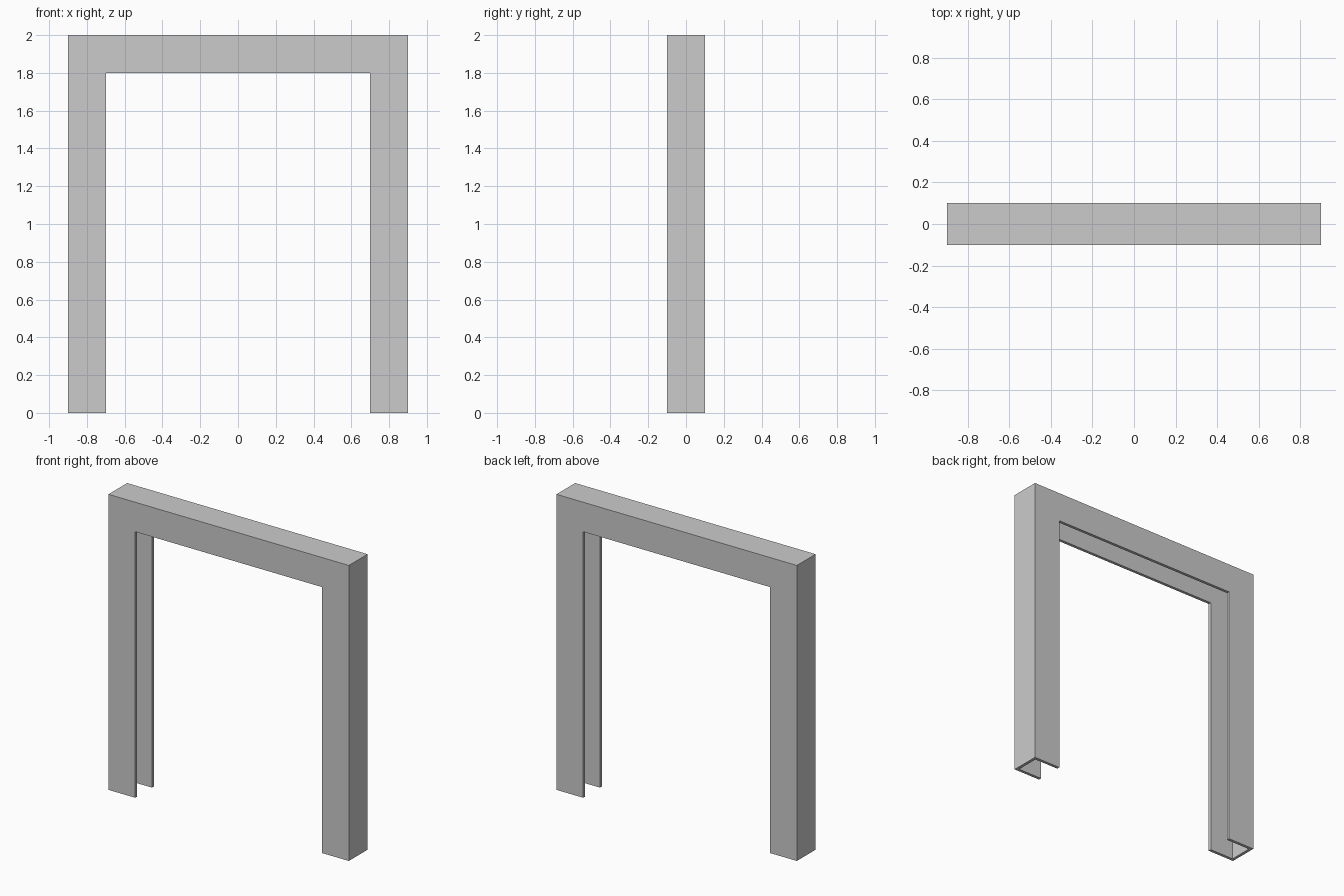
import bpy, bmesh

if "Cube" in bpy.data.objects:
    bpy.data.objects.remove(bpy.data.objects["Cube"])

W, H = 0.9, 2.0      # half width and height of the frame
D, Y, T = 0.2, 0.1, 0.02   # flange depth, half thickness, sheet thickness

# U-channel section: (inward depth from the outer face, y)
section = [(0, -Y), (D, -Y), (D, -Y + T), (T, -Y + T),
           (T, Y - T), (D, Y - T), (D, Y), (0, Y)]

# Path stations: left foot, left mitre, right mitre, right foot
stations = [(-1, False), (-1, True), (1, True), (1, False)]

bm = bmesh.new()
rings = [[bm.verts.new((s * (W - d), y, H - d if top else 0)) for d, y in section]
         for s, top in stations]

# Sweep the channel along the legs and the header
n = len(section)
for a, b in zip(rings, rings[1:]):
    for i in range(n):
        j = (i + 1) % n
        bm.faces.new((a[i], a[j], b[j], b[i]))

# Cut ends of the channel at the feet
for r in (rings[0], rings[-1]):
    bm.faces.new(r)

bmesh.ops.recalc_face_normals(bm, faces=bm.faces)
mesh = bpy.data.meshes.new("door_frame_channel")
bm.to_mesh(mesh)
bm.free()
frame = bpy.data.objects.new("door_frame_channel", mesh)
bpy.context.collection.objects.link(frame)
